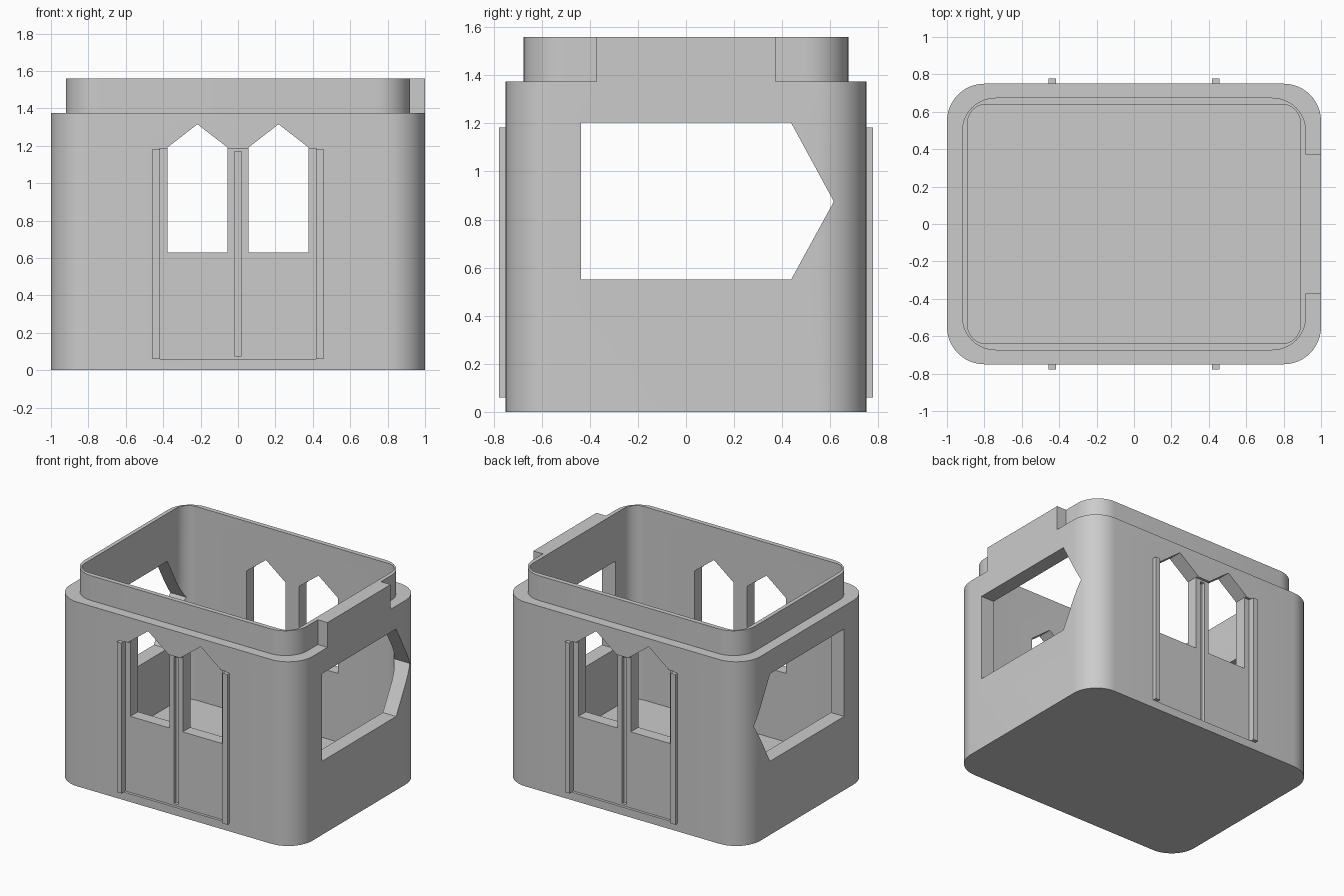
import bpy, bmesh
from math import cos, sin, pi
from mathutils import Vector

if "Cube" in bpy.data.objects:
    bpy.data.objects.remove(bpy.data.objects["Cube"], do_unlink=True)

grey = bpy.data.materials.new("plain grey")
grey.use_nodes = True
colour = (0.6, 0.6, 0.6, 1)
grey.diffuse_color = colour
grey.node_tree.nodes["Principled BSDF"].inputs["Base Color"].default_value = colour


def prism(name, outline, direction):
    """Extrude a closed outline of 3D points along a direction."""
    bm = bmesh.new()
    face = bm.faces.new([bm.verts.new(p) for p in outline])
    moved = bmesh.ops.extrude_face_region(bm, geom=[face])["geom"]
    bmesh.ops.translate(bm, vec=Vector(direction),
                        verts=[v for v in moved if isinstance(v, bmesh.types.BMVert)])
    bmesh.ops.recalc_face_normals(bm, faces=bm.faces)
    mesh = bpy.data.meshes.new(name)
    bm.to_mesh(mesh)
    bm.free()
    mesh.materials.append(grey)
    obj = bpy.data.objects.new(name, mesh)
    bpy.context.collection.objects.link(obj)
    return obj


def box(name, x0, x1, y0, y1, z0, z1):
    return prism(name, [(x0, y0, z0), (x1, y0, z0), (x1, y1, z0), (x0, y1, z0)], (0, 0, z1 - z0))


def rounded_block(name, half_x, half_y, radius, z0, z1, steps=12):
    outline = []
    for quarter, (sx, sy) in enumerate([(1, 1), (-1, 1), (-1, -1), (1, -1)]):
        for i in range(steps + 1):
            a = (quarter + i / steps) * pi / 2
            outline.append((sx * (half_x - radius) + radius * cos(a),
                            sy * (half_y - radius) + radius * sin(a), z0))
    return prism(name, outline, (0, 0, z1 - z0))


def combine(target, tool, operation):
    tool.hide_render = True
    mod = target.modifiers.new("combine", "BOOLEAN")
    mod.operation, mod.object, mod.solver = operation, tool, "EXACT"
    bpy.context.view_layer.objects.active = target
    bpy.ops.object.modifier_apply(modifier=mod.name)
    bpy.data.objects.remove(tool, do_unlink=True)


# Shell: body, raised collar and the flush tab on one side
shell = rounded_block("shell", 1, 0.75, 0.2, 0, 1.375)
combine(shell, rounded_block("collar", 0.92, 0.675, 0.18, 0.8, 1.56), "UNION")
combine(shell, box("tab", 0.7, 1, -0.372, 0.372, 1.3, 1.56), "UNION")

# Hollow interior with a floor
combine(shell, rounded_block("cavity", 0.89, 0.64, 0.1, 0.115, 1.8), "DIFFERENCE")

# Pointed side opening through both end walls
side = [(-0.437, 0.55), (0.437, 0.55), (0.615, 0.875), (0.437, 1.203), (-0.437, 1.203)]
combine(shell, prism("side_opening", [(-1.5, y, z) for y, z in side], (3, 0, 0)), "DIFFERENCE")

# Shallow door panels with a centre groove, front and back
for s in (-1, 1):
    for name, half, depth, z0, z1 in (("door_panel", 0.42, 0.02, 0.06, 1.185),
                                      ("door_groove", 0.018, 0.045, 0.075, 1.17)):
        y0, y1 = sorted((s * (0.75 - depth), s * 0.9))
        combine(shell, box(name, -half, half, y0, y1, z0, z1), "DIFFERENCE")

# Gabled windows through the front and back walls
for s in (-1, 1):
    window = [(0.055, 0.628), (0.378, 0.628), (0.378, 1.19), (0.217, 1.315), (0.055, 1.19)]
    combine(shell, prism("window", [(s * x, -1, z) for x, z in window], (0, 2, 0)), "DIFFERENCE")

# Door posts
for sy, end in ((-1, "front"), (1, "back")):
    for sx, hand in ((-1, "right"), (1, "left")):
        x0, x1 = sorted((sx * 0.418, sx * 0.457))
        y0, y1 = sorted((sy * 0.72, sy * 0.777))
        box(f"{end}_{hand}_door_post", x0, x1, y0, y1, 0.06, 1.182)

# Smooth the rounded corners only
bpy.ops.object.select_all(action="DESELECT")
shell.select_set(True)
bpy.context.view_layer.objects.active = shell
bpy.ops.object.shade_smooth_by_angle(angle=pi / 6)
